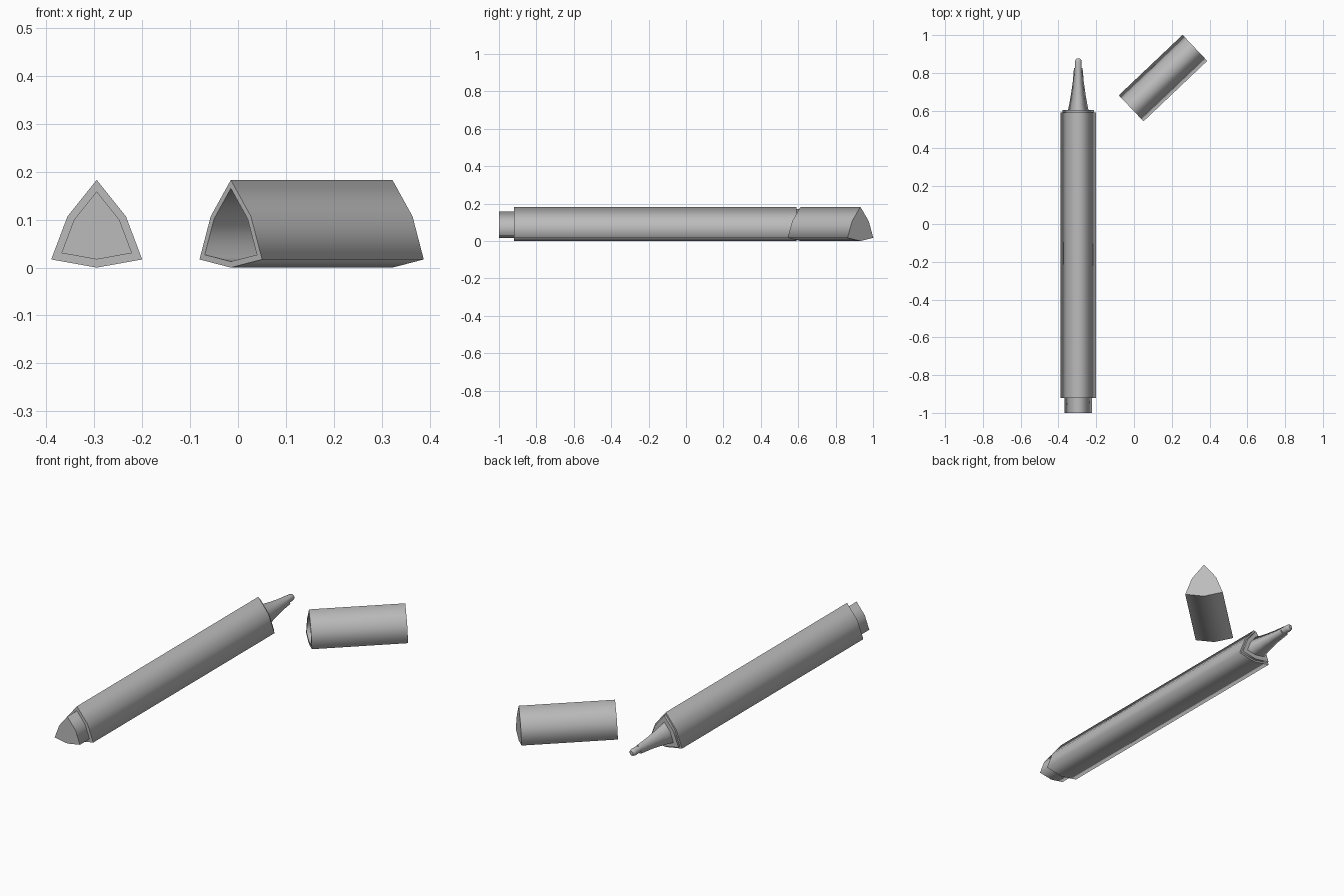
import bpy, bmesh, math
from mathutils import Matrix, Vector

old = bpy.data.objects.get("Cube")
if old:
    bpy.data.objects.remove(old)

grey = bpy.data.materials.new("plain grey")
grey.use_nodes = True
grey.diffuse_color = (0.5, 0.5, 0.5, 1)
grey.node_tree.nodes["Principled BSDF"].inputs["Base Color"].default_value = (0.5, 0.5, 0.5, 1)

# Rounded-triangle cross-section shared by every part
CENTRE = 0.076
HALF = [(0.095, 0.017), (0.061, 0.107)]
SECTION = [(0, 0)] + HALF + [(0, 0.183)] + [(-x, z) for x, z in reversed(HALF)]


def hexagon(scale, y):
    return [Vector((x * scale, y, CENTRE + (z - CENTRE) * scale)) for x, z in SECTION]


def circle(radius, y, count=24):
    angles = [2 * math.pi * i / count - math.pi / 2 for i in range(count)]
    return [Vector((radius * math.cos(a), y, CENTRE + radius * math.sin(a))) for a in angles]


def loft(name, rings, matrix, sharp_rings=()):
    """Skin rings along y, cap both ends, smooth the sides and keep the rims crisp."""
    bm = bmesh.new()
    loops = [[bm.verts.new(p) for p in ring] for ring in rings]
    n = len(loops[0])
    for a, b in zip(loops, loops[1:]):
        for i in range(n):
            j = (i + 1) % n
            bm.faces.new((a[i], a[j], b[j], b[i])).smooth = True
    bm.faces.new(loops[0])
    bm.faces.new(loops[-1])
    for k in {0, len(loops) - 1, *sharp_rings}:
        for i in range(n):
            bm.edges.get((loops[k][i], loops[k][(i + 1) % n])).smooth = False
    bmesh.ops.recalc_face_normals(bm, faces=bm.faces)
    mesh = bpy.data.meshes.new(name)
    bm.to_mesh(mesh)
    bm.free()
    mesh.materials.append(grey)
    obj = bpy.data.objects.new(name, mesh)
    obj.matrix_world = matrix
    bpy.context.collection.objects.link(obj)
    return obj


# Pen barrel with its end plug and front collar
pen = Matrix.Translation((-0.295, 0, 0))
loft("barrel", [hexagon(1, -0.92), hexagon(1, 0.59)], pen)
loft("end_plug", [hexagon(0.776, -1), hexagon(0.776, -0.9)], pen)
loft("front_collar", [hexagon(0.88, 0.57), hexagon(0.88, 0.603)], pen)

# Tapering neck
neck = [(0.6, 0.59), (0.5, 0.635), (0.4, 0.69), (0.31, 0.75), (0.24, 0.825)]
loft("neck", [hexagon(s, y) for s, y in neck], pen)

# Rounded writing tip
tip = [(0.018, 0.8), (0.018, 0.86), (0.015, 0.87), (0.009, 0.875)]
loft("writing_tip", [circle(r, y) for r, y in tip], pen)

# Loose hollow cap, open toward the front
turn = math.atan2(-0.3375, 0.32)
cap = Matrix.Translation((-0.015, 0.6125, 0)) @ Matrix.Rotation(turn, 4, "Z")
loft("cap", [hexagon(0.833, 0.43), hexagon(0.833, 0), hexagon(1, 0), hexagon(1, 0.465)],
     cap, sharp_rings=(1, 2))
